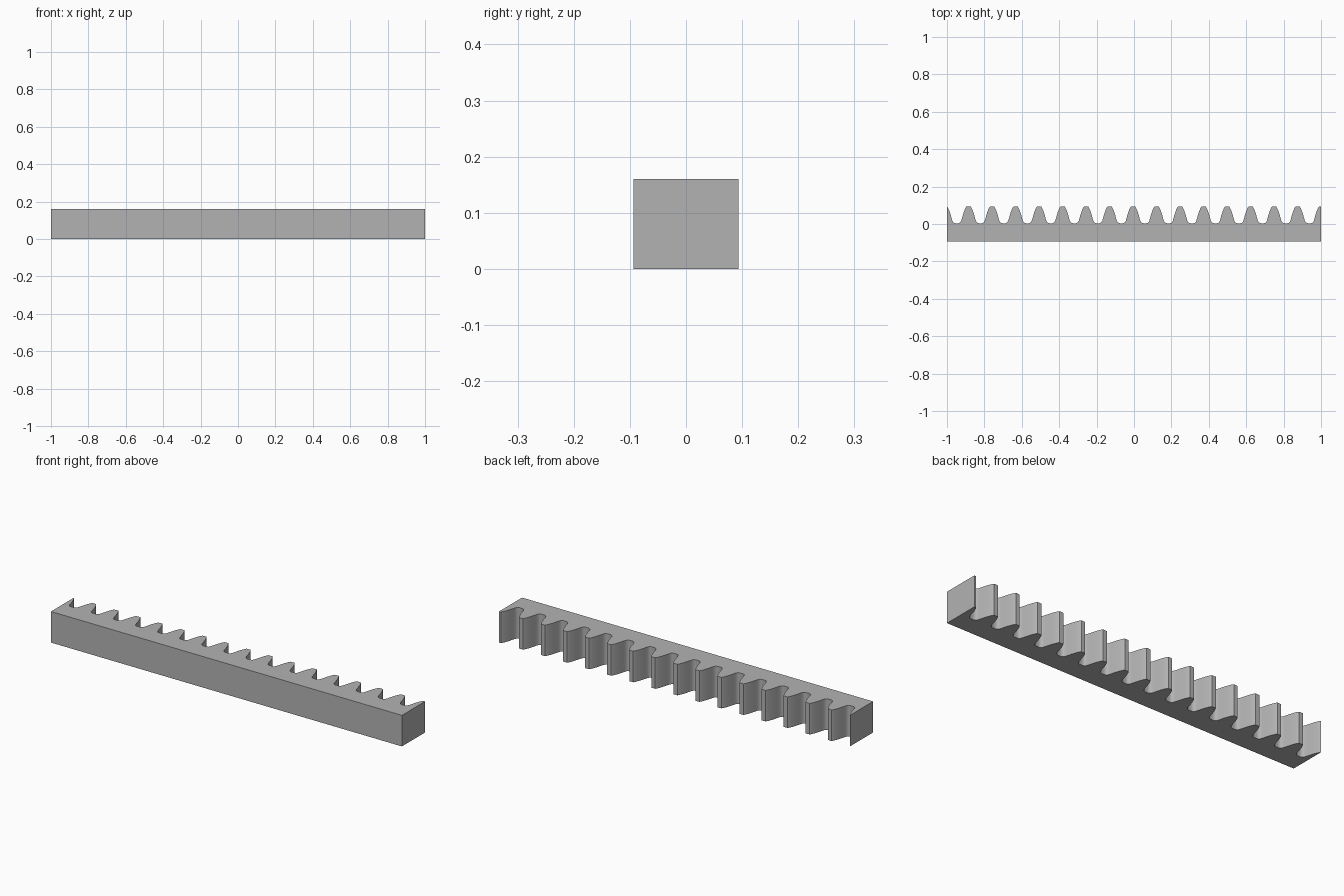
import bpy
import bmesh
import math

cube = bpy.data.objects.get("Cube")
if cube:
    bpy.data.objects.remove(cube, do_unlink=True)

PITCH = 0.04 * math.pi
PHASE = -0.005
BACK, TIP, HEIGHT = -0.094, 0.094, 0.16

# Half of one tooth: distance from the tooth centre, then y
HALF_TOOTH = [
    (0.011, TIP), (0.0145, 0.089), (0.0185, 0.081), (0.025, 0.065),
    (0.031, 0.046), (0.036, 0.027), (0.0395, 0.016), (0.0435, 0.009),
    (0.049, 0.0055), (0.055, 0.004),
]


def rack_outline():
    """Closed outline of the bar with its row of teeth, cut off at both ends."""
    tooth = [(-x, y) for x, y in reversed(HALF_TOOTH)] + HALF_TOOTH
    row = [(PHASE + k * PITCH + x, y) for k in range(-8, 9) for x, y in tooth]
    row = [p for p in row if abs(p[0]) < 0.999]
    return [(-1, BACK), (1, BACK), (1, TIP)] + row[::-1] + [(-1, TIP)]


# Plain grey metal
steel = bpy.data.materials.new("grey steel")
steel.use_nodes = True
colour = (0.45, 0.45, 0.45, 1)
steel.diffuse_color = colour
steel.node_tree.nodes["Principled BSDF"].inputs["Base Color"].default_value = colour

# Toothed bar: outline extruded upward
bm = bmesh.new()
base = bm.faces.new([bm.verts.new((x, y, 0)) for x, y in rack_outline()])
top = bmesh.ops.extrude_face_region(bm, geom=[base], use_keep_orig=True)
bmesh.ops.translate(
    bm, vec=(0, 0, HEIGHT),
    verts=[g for g in top["geom"] if isinstance(g, bmesh.types.BMVert)])
bmesh.ops.recalc_face_normals(bm, faces=bm.faces)
mesh = bpy.data.meshes.new("gear_rack")
bm.to_mesh(mesh)
bm.free()
mesh.materials.append(steel)

rack = bpy.data.objects.new("gear_rack", mesh)
bpy.context.collection.objects.link(rack)
bpy.ops.object.select_all(action="DESELECT")
rack.select_set(True)
bpy.context.view_layer.objects.active = rack
bpy.ops.object.shade_smooth_by_angle(angle=math.radians(30))
